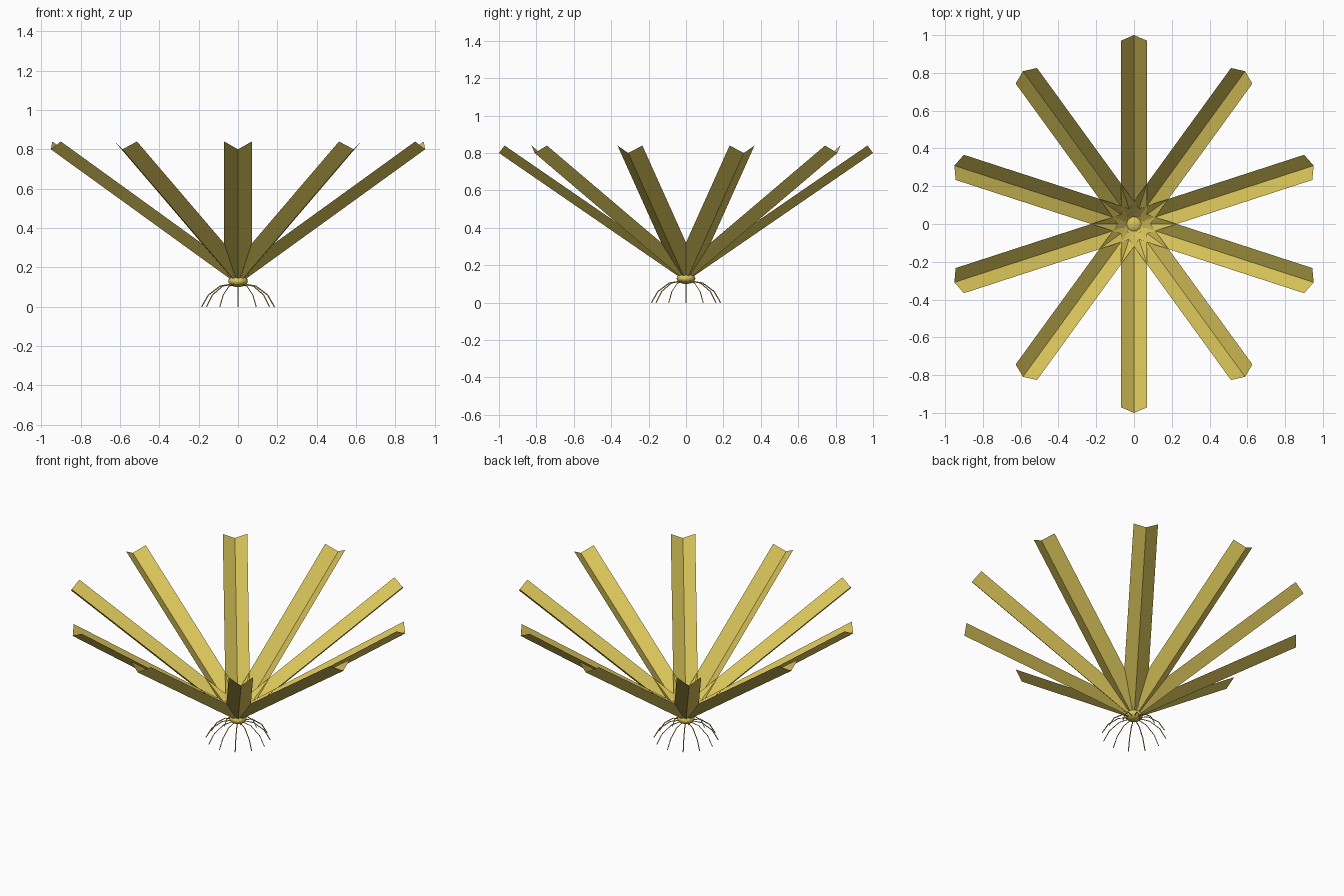
import bpy, bmesh, math
from mathutils import Vector, Matrix

if "Cube" in bpy.data.objects:
    bpy.data.objects.remove(bpy.data.objects["Cube"])


def material(name, rgb):
    m = bpy.data.materials.new(name)
    m.use_nodes = True
    m.diffuse_color = (*rgb, 1)
    m.node_tree.nodes["Principled BSDF"].inputs["Base Color"].default_value = (*rgb, 1)
    return m


gold = material("golden yellow", (0.70, 0.56, 0.10))
white = material("white", (0.9, 0.9, 0.9))


def finish(name, bm, mat, smooth=False):
    me = bpy.data.meshes.new(name)
    bm.to_mesh(me)
    bm.free()
    me.materials.append(mat)
    for p in me.polygons:
        p.use_smooth = smooth
    ob = bpy.data.objects.new(name, me)
    bpy.context.collection.objects.link(ob)
    return ob


# Folded leaf blades: V-shaped strips fanned around the hub
COUNT, HALF = 10, 0.07
inner, outer = Vector((0, 0.04, 0.14)), Vector((0, 1.0, 0.80))
lift = Vector((0, -0.03, 0.04))
for i in range(COUNT):
    bm = bmesh.new()
    rows = []
    for spine in (inner, outer):
        rows.append([bm.verts.new(spine + lift + Vector((-HALF, 0, 0))),
                     bm.verts.new(spine),
                     bm.verts.new(spine + lift + Vector((HALF, 0, 0)))])
    for a, b in ((0, 1), (1, 2)):
        bm.faces.new((rows[0][a], rows[0][b], rows[1][b], rows[1][a]))
    bm.transform(Matrix.Rotation(math.tau * i / COUNT, 4, "Z"))
    finish(f"leaf_{i + 1}", bm, gold)

# Flattened round hub
bm = bmesh.new()
bmesh.ops.create_uvsphere(bm, u_segments=24, v_segments=12, radius=0.05)
bm.transform(Matrix.Translation((0, 0, 0.13)) @ Matrix.Diagonal((1, 1, 0.6, 1)))
finish("hub", bm, gold, True)

# Ring of small beads on the hub
bm = bmesh.new()
for i in range(20):
    a = math.tau * i / 20
    bmesh.ops.create_uvsphere(bm, u_segments=8, v_segments=6, radius=0.006,
                              matrix=Matrix.Translation((0.055 * math.cos(a), 0.055 * math.sin(a), 0.165)))
finish("bead_ring", bm, white, True)

# Thin arched roots
for i in range(12):
    a = math.tau * i / 12
    cu = bpy.data.curves.new("root", "CURVE")
    cu.dimensions = "3D"
    cu.bevel_depth = 0.003
    cu.bevel_resolution = 0
    path = ((0.03, 0.115), (0.09, 0.105), (0.15, 0.06), (0.185, 0.0))
    s = cu.splines.new("POLY")
    s.points.add(len(path) - 1)
    for p, (r, z) in zip(s.points, path):
        p.co = (r * math.cos(a), r * math.sin(a), z, 1)
    cu.materials.append(gold)
    bpy.context.collection.objects.link(bpy.data.objects.new(f"root_{i + 1}", cu))
